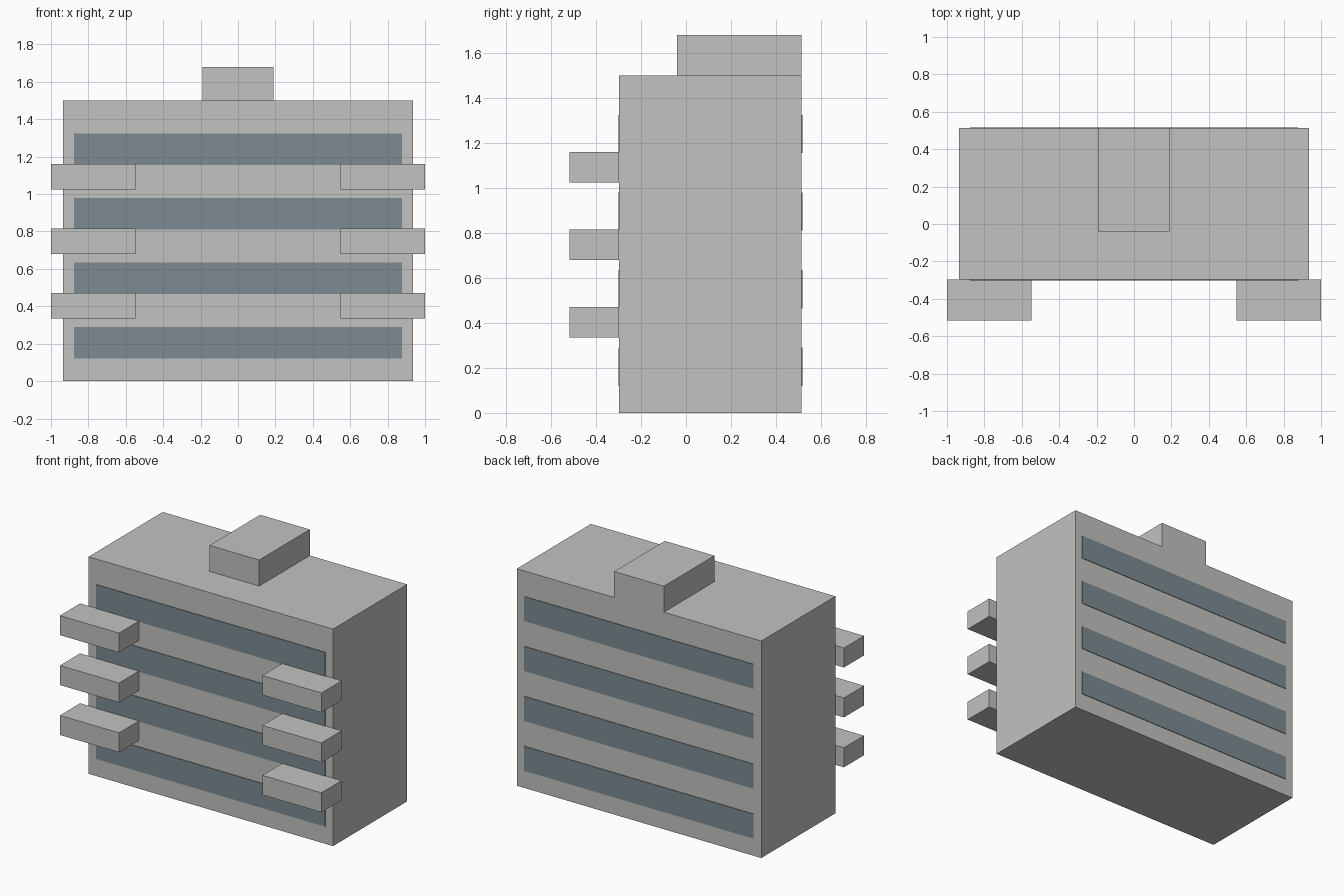
import bpy
from mathutils import Vector

if "Cube" in bpy.data.objects:
    bpy.data.objects.remove(bpy.data.objects["Cube"], do_unlink=True)


def make_material(name, rgb):
    mat = bpy.data.materials.new(name)
    mat.use_nodes = True
    mat.diffuse_color = (*rgb, 1)
    mat.node_tree.nodes["Principled BSDF"].inputs["Base Color"].default_value = (*rgb, 1)
    return mat


concrete = make_material("concrete grey", (0.54, 0.54, 0.525))
glass = make_material("blue grey glass", (0.205, 0.257, 0.287))


def box(name, low, high, mat):
    """Flat-faced box between two opposite corners."""
    low, high = Vector(low), Vector(high)
    bpy.ops.mesh.primitive_cube_add(size=1, location=(low + high) / 2)
    obj = bpy.context.object
    obj.name = name
    obj.scale = high - low
    bpy.ops.object.transform_apply(location=False, rotation=False, scale=True)
    obj.data.materials.append(mat)
    return obj


FRONT, BACK = -0.297, 0.513
STOREY = 0.345
PLATE = 0.004

# Main block and the stair housing on the roof, flush with the back wall
box("building_block", (-0.935, FRONT, 0), (0.935, BACK, 1.5), concrete)
box("roof_housing", (-0.19, -0.04, 1.5), (0.19, BACK, 1.68), concrete)

# Window bands on the front and back of every storey
for floor in range(4):
    z = 0.12 + floor * STOREY
    for side, y in (("front", FRONT - PLATE), ("back", BACK)):
        box(f"{side}_window_band_{floor + 1}",
            (-0.877, y, z), (0.877, y + PLATE, z + 0.17), glass)

# Balconies at both front corners of the upper storeys
for floor in range(3):
    z = 0.335 + floor * STOREY
    for side, x in (("left", 0.548), ("right", -1.0)):
        box(f"{side}_balcony_{floor + 1}",
            (x, -0.517, z), (x + 0.452, FRONT, z + 0.135), concrete)
